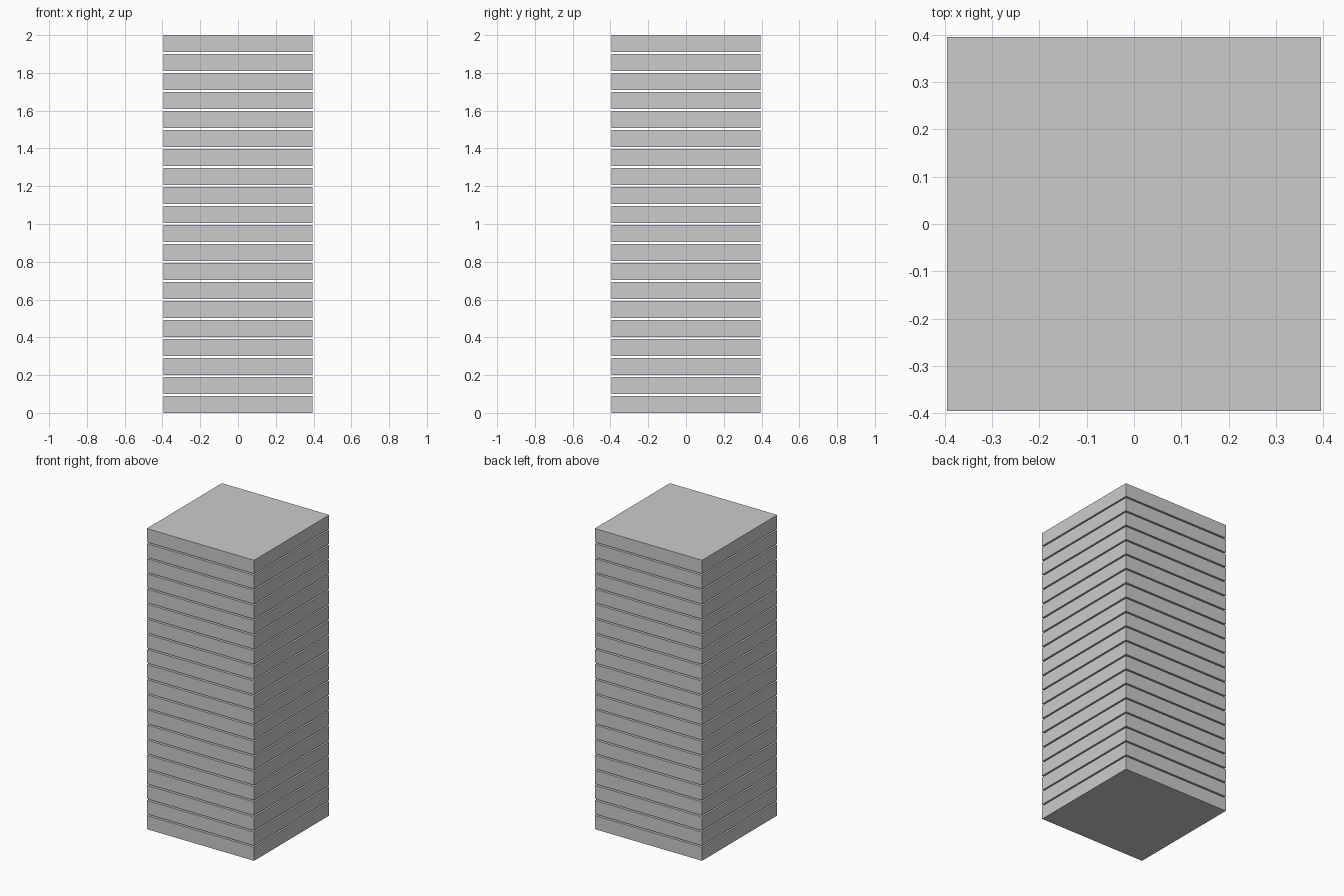
import bpy

if "Cube" in bpy.data.objects:
    bpy.data.objects.remove(bpy.data.objects["Cube"])

COUNT = 20
WIDTH = 0.79
PITCH = 2 / (COUNT - 0.1)   # slab plus the thin open gap above it
THICK = PITCH * 0.9

# Stack of separate square slabs
for i in range(COUNT):
    bpy.ops.mesh.primitive_cube_add(size=1, location=(0, 0, i * PITCH + THICK / 2))
    slab = bpy.context.object
    slab.name = f"slab_{i + 1:02d}"
    slab.scale = (WIDTH, WIDTH, THICK)
    bpy.ops.object.transform_apply(location=False, rotation=False, scale=True)
